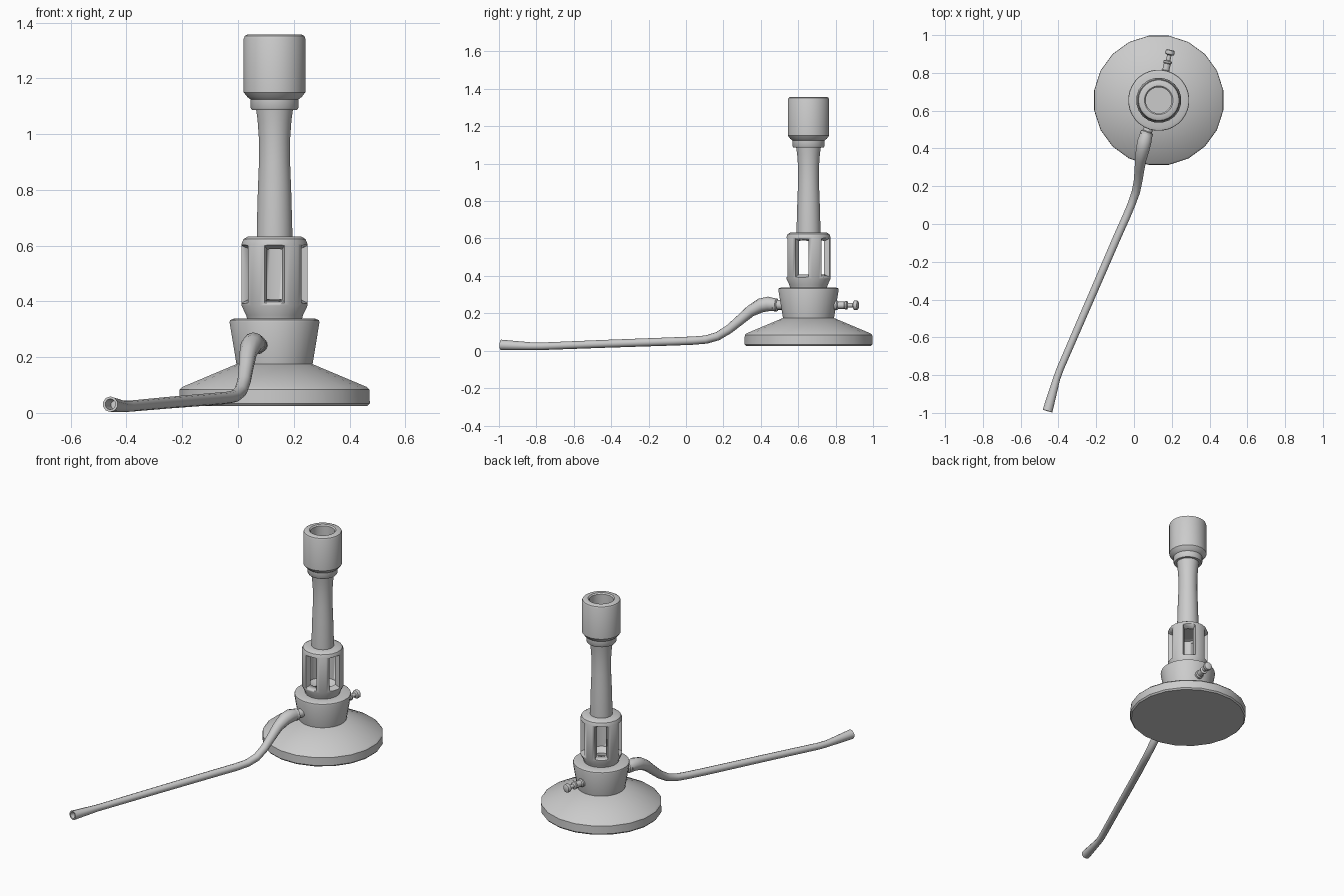
import bpy, bmesh, math
from mathutils import Vector, Matrix

if "Cube" in bpy.data.objects:
    bpy.data.objects.remove(bpy.data.objects["Cube"])

CX, CY = 0.131, 0.655           # burner axis
UP = Vector((0, 0, 1))


def finish(name, bm, angle=35):
    bmesh.ops.recalc_face_normals(bm, faces=bm.faces)
    mesh = bpy.data.meshes.new(name)
    bm.to_mesh(mesh)
    bm.free()
    ob = bpy.data.objects.new(name, mesh)
    bpy.context.collection.objects.link(ob)
    bpy.ops.object.select_all(action='DESELECT')
    ob.select_set(True)
    bpy.context.view_layer.objects.active = ob
    bpy.ops.object.shade_smooth_by_angle(angle=math.radians(angle))
    return ob


def skin(name, rings, sides, closed=False, angle=35):
    """Join circular rings given as (centre, axis, radius)."""
    bm = bmesh.new()
    loops = []
    for c, axis, r in rings:
        ref = Vector((0, 1, 0)) if abs(axis.z) > 0.99 else UP
        u = axis.cross(ref).normalized()
        v = u.cross(axis).normalized()
        loops.append([bm.verts.new(c + r * (math.cos(t) * u + math.sin(t) * v))
                      for t in (2 * math.pi * (i + 0.5) / sides for i in range(sides))])
    pairs = list(zip(loops, loops[1:]))
    if closed:
        pairs.append((loops[-1], loops[0]))
    else:
        bm.faces.new(loops[0])
        bm.faces.new(loops[-1])
    for a, b in pairs:
        for i in range(sides):
            j = (i + 1) % sides
            bm.faces.new((a[i], a[j], b[j], b[i]))
    return finish(name, bm, angle)


def lathe(name, profile, sides=32, origin=Vector((CX, CY, 0)), axis=UP, closed=False, angle=35):
    """Turn a (radius, distance along axis) profile."""
    return skin(name, [(origin + axis * h, axis, r) for r, h in profile], sides, closed, angle)


# Weighted foot and the flared collar standing on it
lathe("base", [(0.338, 0.025), (0.346, 0.034), (0.345, 0.083), (0.335, 0.093),
               (0.138, 0.175)], 20)
lathe("base_collar", [(0.134, 0.16), (0.138, 0.18), (0.162, 0.325), (0.16, 0.333),
                      (0.146, 0.338), (0.10, 0.338)])

# Hollow air collar with five tapered windows
air = lathe("air_collar", [(0.098, 0.33), (0.103, 0.35), (0.12, 0.385), (0.12, 0.605),
                           (0.113, 0.623), (0.098, 0.632), (0.05, 0.632), (0.05, 0.61),
                           (0.088, 0.60), (0.088, 0.385), (0.05, 0.36), (0.05, 0.33)],
            20, closed=True)
bm = bmesh.new()
for k in range(5):
    rot = Matrix.Translation((CX, CY, 0)) @ Matrix.Rotation(k * math.tau / 5, 4, 'Z')
    ends = []
    for rad, w, z0, z1 in ((0.07, 0.022, 0.415, 0.58), (0.14, 0.046, 0.382, 0.613)):
        ends.append([bm.verts.new(rot @ Vector((x, -rad, z)))
                     for x, z in ((-w, z0), (w, z0), (w, z1), (-w, z1))])
    a, b = ends
    bm.faces.new(a)
    bm.faces.new(b)
    for i in range(4):
        j = (i + 1) % 4
        bm.faces.new((a[i], a[j], b[j], b[i]))
cutter = finish("window_cutter", bm)
cutter.hide_render = True
cutter.hide_viewport = True
cutter.display_type = 'WIRE'
cut = air.modifiers.new("windows", 'BOOLEAN')
cut.operation = 'DIFFERENCE'
cut.solver = 'EXACT'
cut.object = cutter

# Waisted barrel
lathe("barrel", [(0.064, 0.60), (0.064, 0.66), (0.06, 0.80), (0.056, 0.90), (0.056, 0.98),
                 (0.061, 1.05), (0.068, 1.10)])

# Burner head with a neck ring and an open bore
lathe("burner_head", [(0.06, 1.086), (0.081, 1.086), (0.086, 1.094), (0.086, 1.124),
                      (0.098, 1.133), (0.111, 1.15), (0.111, 1.343), (0.107, 1.352),
                      (0.098, 1.357), (0.076, 1.357), (0.069, 1.35), (0.069, 1.15)])

# Gas valve at the back
a = math.radians(13.2)
lathe("valve", [(0.025, 0.13), (0.025, 0.158), (0.019, 0.164), (0.019, 0.198), (0.023, 0.203),
                (0.023, 0.212), (0.012, 0.217), (0.012, 0.245), (0.024, 0.25), (0.026, 0.258),
                (0.024, 0.27), (0.017, 0.274)], 14,
      Vector((CX, CY, 0.243)), Vector((math.sin(a), math.cos(a), 0)))

# Hose fitting at the front
a = math.radians(20)
lathe("hose_fitting", [(0.026, 0.12), (0.026, 0.175), (0.035, 0.18), (0.035, 0.195),
                       (0.028, 0.2), (0.028, 0.235)], 14,
      Vector((CX, CY, 0.245)), Vector((-math.sin(a), -math.cos(a), 0)))

# Rubber hose, swept along its path, with a recessed open end
path = [(0.065, 0.475, 0.246, 0.034), (0.056, 0.44, 0.25, 0.039), (0.047, 0.40, 0.242, 0.038),
        (0.036, 0.345, 0.212, 0.031), (0.029, 0.29, 0.165, 0.027), (0.022, 0.23, 0.115, 0.024),
        (0.010, 0.17, 0.078, 0.023), (-0.011, 0.11, 0.060, 0.022), (-0.04, 0.04, 0.054, 0.022),
        (-0.085, -0.06, 0.050, 0.022), (-0.245, -0.43, 0.037, 0.021),
        (-0.39, -0.765, 0.024, 0.020), (-0.41, -0.82, 0.024, 0.020),
        (-0.458, -0.99, 0.031, 0.028)]
pts = [Vector(p[:3]) for p in path]
rings = []
for i, p in enumerate(pts):
    t = (pts[min(i + 1, len(pts) - 1)] - pts[max(i - 1, 0)]).normalized()
    rings.append((p, t, path[i][3]))
end, t, r = rings[-1]
rings += [(end, t, r * 0.7), (end - t * 0.06, t, r * 0.55)]
skin("hose", rings, 10, angle=50)
